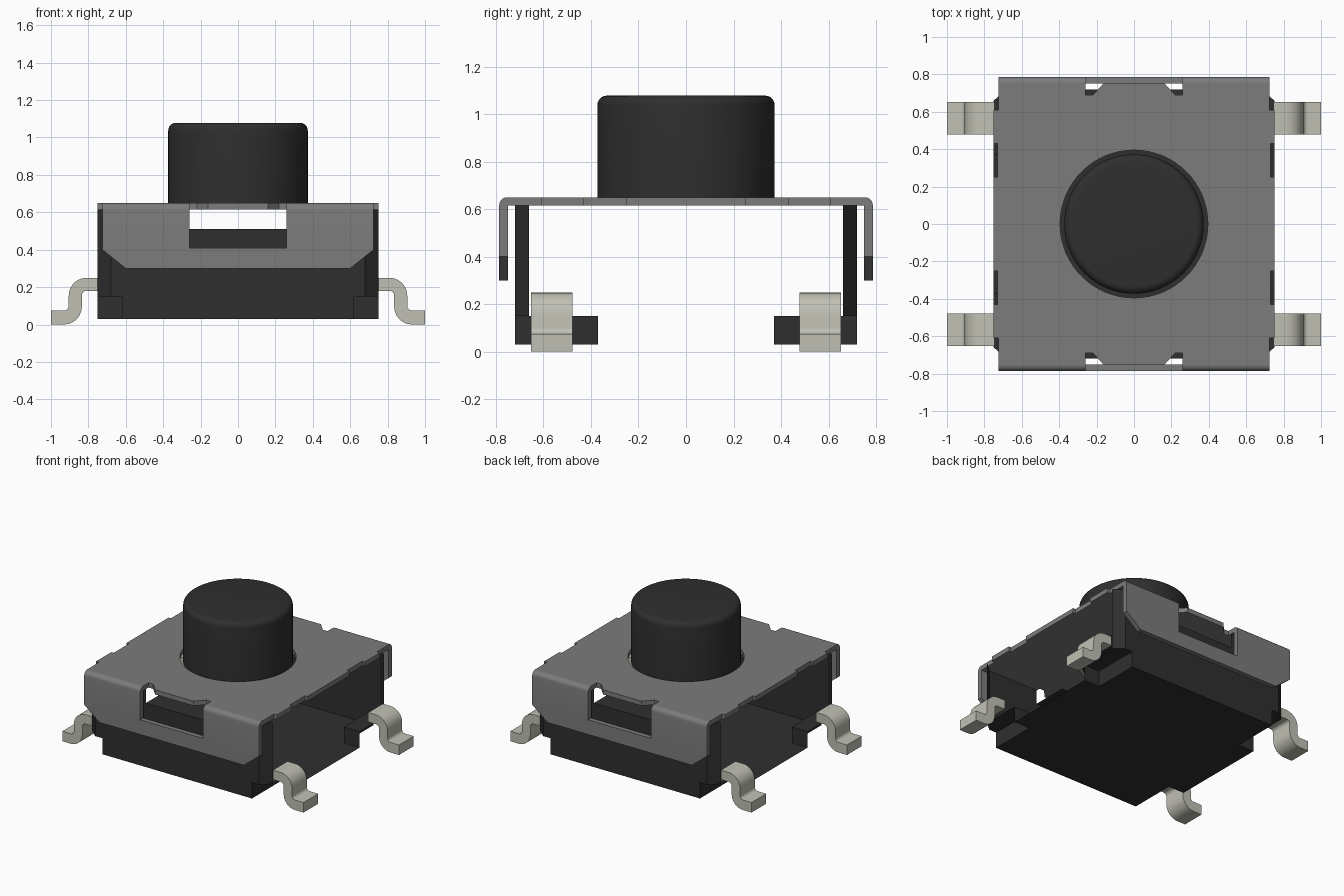
import bpy, bmesh, math

if "Cube" in bpy.data.objects:
    bpy.data.objects.remove(bpy.data.objects["Cube"], do_unlink=True)


def material(name, r, g, b):
    m = bpy.data.materials.new(name)
    m.use_nodes = True
    m.diffuse_color = (r, g, b, 1)
    m.node_tree.nodes["Principled BSDF"].inputs["Base Color"].default_value = (r, g, b, 1)
    return m


BLACK = material("black plastic", 0.028, 0.028, 0.028)
STEEL = material("grey steel", 0.2, 0.2, 0.2)
TIN = material("tinned metal", 0.53, 0.53, 0.46)


def finish(bm, name, mat, smooth=False):
    bmesh.ops.recalc_face_normals(bm, faces=bm.faces[:])
    mesh = bpy.data.meshes.new(name)
    bm.to_mesh(mesh)
    bm.free()
    mesh.materials.append(mat)
    ob = bpy.data.objects.new(name, mesh)
    bpy.context.collection.objects.link(ob)
    bpy.ops.object.select_all(action='DESELECT')
    ob.select_set(True)
    bpy.context.view_layer.objects.active = ob
    if smooth:
        bpy.ops.object.shade_smooth_by_angle(angle=math.radians(35))
    return ob


def prism(pts, lo, hi, axis):
    """Extrude a 2D outline along z (outline in xy) or y (outline in xz)."""
    bm = bmesh.new()
    place = (lambda u, v, w: (u, v, w)) if axis == 'z' else (lambda u, v, w: (u, w, v))
    a = [bm.verts.new(place(u, v, lo)) for u, v in pts]
    b = [bm.verts.new(place(u, v, hi)) for u, v in pts]
    bm.faces.new(a)
    bm.faces.new(b[::-1])
    for i in range(len(pts)):
        j = (i + 1) % len(pts)
        bm.faces.new((a[i], a[j], b[j], b[i]))
    return bm


def mirrored(half):
    """Close a right-hand outline with its mirror image across x = 0."""
    return half + [(-x, y) for x, y in reversed(half)]


def arc(cx, cz, r, start, end, n=6):
    angles = [math.radians(start + (end - start) * i / n) for i in range(n + 1)]
    return [(cx + r * math.cos(t), cz + r * math.sin(t)) for t in angles]


# Housing: thin shell, open at the two lead sides
W, D, BASE, TOP = 0.75, 0.72, 0.03, 0.615
NX, NY, NZ = 0.62, 0.37, 0.15       # lead notches
CX, CY = 0.68, 0.66                 # corner chamfers
WIN, LEDGE, LEDGE_Y = 0.26, 0.51, 0.45

bm = bmesh.new()


def face(points):
    bm.faces.new([bm.verts.new(p) for p in points])


face([(x, y, BASE) for x, y in
      mirrored([(NX, -D), (NX, -NY), (W, -NY), (W, NY), (NX, NY), (NX, D)])])
wall = mirrored([(NX, BASE), (NX, NZ), (CX, NZ), (CX, TOP), (WIN, TOP), (WIN, LEDGE)])
for sy in (-1, 1):
    face([(x, sy * D, z) for x, z in wall])
    face([(x, sy * y, LEDGE) for x, y in mirrored([(WIN, D), (WIN, LEDGE_Y)])])
    for sx in (-1, 1):
        face([(sx * x, sy * y, z) for x, y, z in
              ((CX, D, NZ), (W, CY, NZ), (W, CY, TOP), (CX, D, TOP))])
        face([(sx * NX, sy * y, z) for y, z in
              ((NY, BASE), (D, BASE), (D, NZ), (NY, NZ))])
        face([(sx * x, sy * NY, z) for x, z in
              ((NX, BASE), (W, BASE), (W, NZ), (NX, NZ))])
        face([(sx * x, sy * y, NZ) for x, y in
              ((NX, NY), (W, NY), (W, CY), (CX, D), (NX, D))])
bmesh.ops.remove_doubles(bm, verts=bm.verts[:], dist=0.0005)
finish(bm, "housing", BLACK)

# Cover plate with edge notches and a round button hole
PLATE_Z, COVER_Z = 0.615, 0.65
edge = [(0.75, 0.25), (0.73, 0.25), (0.73, 0.43), (0.75, 0.43), (0.75, 0.61),
        (0.725, 0.61), (0.725, 0.752), (0.26, 0.752), (0.26, 0.69),
        (0.22, 0.69), (0.16, 0.755)]
right_half = [(x, -y) for x, y in reversed(edge)] + edge
plate = finish(prism(mirrored(right_half), PLATE_Z, COVER_Z, 'z'), "cover_plate", STEEL)

bm = bmesh.new()
bmesh.ops.create_cone(bm, cap_ends=True, segments=64, radius1=0.395, radius2=0.395, depth=2)
cutter = finish(bm, "hole_cutter", STEEL)
cutter.hide_render = True
bpy.context.view_layer.objects.active = plate
mod = plate.modifiers.new("button_hole", 'BOOLEAN')
mod.operation = 'DIFFERENCE'
mod.solver = 'EXACT'
mod.object = cutter
bpy.ops.object.modifier_apply(modifier=mod.name)
bpy.data.objects.remove(cutter, do_unlink=True)

# Cover flanges: folded sides with a window and clipped lower corners
flange = mirrored([(0.6, 0.3), (0.725, 0.4), (0.725, COVER_Z), (WIN, COVER_Z), (WIN, 0.41)])
for sy, name in ((-1, "front_flange"), (1, "back_flange")):
    bm = prism(flange, sy * 0.75, sy * 0.787, 'y')
    bend = [e for e in bm.edges if all(
        abs(v.co.z - COVER_Z) < 0.001 and abs(v.co.y) > 0.78 for v in e.verts)]
    bmesh.ops.bevel(bm, geom=bend, offset=0.034, segments=5, profile=0.5, affect='EDGES')
    finish(bm, name, STEEL, smooth=True)

# Button: turned profile with a rounded top rim
R, HEIGHT, RIM = 0.373, 1.078, 0.04
profile = [(0, 0.62), (R, 0.62)] + arc(R - RIM, HEIGHT - RIM, RIM, 0, 90) + [(0, HEIGHT)]
bm = bmesh.new()
verts = [bm.verts.new((x, 0, z)) for x, z in profile]
edges = [bm.edges.new(pair) for pair in zip(verts, verts[1:])]
bmesh.ops.spin(bm, geom=verts + edges, cent=(0, 0, 0), axis=(0, 0, 1),
               angle=2 * math.pi, steps=64, use_duplicate=False)
bmesh.ops.remove_doubles(bm, verts=bm.verts[:], dist=0.0005)
finish(bm, "button", BLACK, smooth=True)

# Four gull-wing leads
upper = [(0.745, 0.25)] + arc(0.81, 0.155, 0.095, 90, 0) + arc(0.93, 0.1, 0.025, 180, 270) + [(1, 0.075)]
lower = [(1, 0)] + arc(0.93, 0.095, 0.095, 270, 180) + arc(0.81, 0.155, 0.025, 0, 90) + [(0.745, 0.18)]
for sx, side in ((1, "left"), (-1, "right")):
    for sy, end in ((-1, "front"), (1, "back")):
        outline = [(sx * x, z) for x, z in upper + lower]
        finish(prism(outline, sy * 0.478, sy * 0.652, 'y'), f"{end}_{side}_lead", TIN, smooth=True)
